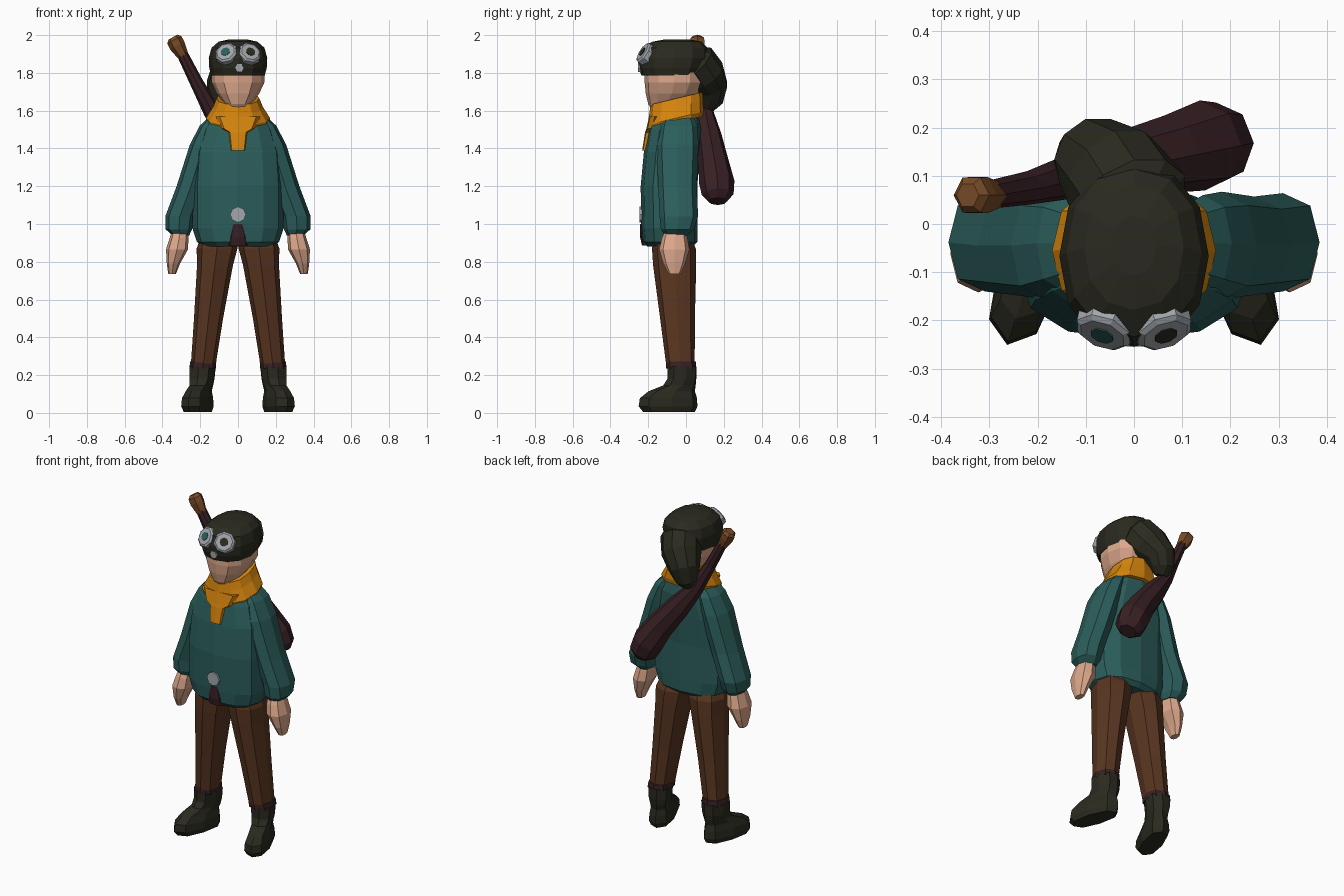
import bpy, bmesh, math
from mathutils import Vector


def mat(name, r, g, b):
    m = bpy.data.materials.new(name)
    m.diffuse_color = (r, g, b, 1)
    return m


TEAL = mat("teal cloth", 0.024, 0.112, 0.105)
ORANGE = mat("orange scarf", 0.66, 0.23, 0.004)
SKIN = mat("skin", 0.72, 0.39, 0.26)
OLIVE = mat("dark olive", 0.023, 0.023, 0.014)
BROWN = mat("brown trousers", 0.1, 0.036, 0.015)
PLUM = mat("dark plum leather", 0.04, 0.0145, 0.018)
GREY = mat("pale grey", 0.36, 0.385, 0.41)
WOOD = mat("wood brown", 0.188, 0.07, 0.02)


def skin_rings(name, rings, material):
    """Join rings of points into a closed flat-shaded mesh."""
    bm = bmesh.new()
    vs = [[bm.verts.new(p) for p in ring] for ring in rings]
    n = len(vs[0])
    for a, b in zip(vs, vs[1:]):
        for i in range(n):
            j = (i + 1) % n
            bm.faces.new((a[i], a[j], b[j], b[i]))
    bm.faces.new(vs[0])
    bm.faces.new(vs[-1])
    bmesh.ops.recalc_face_normals(bm, faces=bm.faces)
    me = bpy.data.meshes.new(name)
    bm.to_mesh(me)
    bm.free()
    me.materials.append(material)
    ob = bpy.data.objects.new(name, me)
    bpy.context.collection.objects.link(ob)
    return ob


def loft(name, sections, material, n=8, side=1, power=0.85, yaw=0, tilt=0):
    """Stack of level ovals: (z, centre x, centre y, radius x, radius y)."""
    rings = []
    for z, cx, cy, rx, ry in sections:
        ring = []
        for i in range(n):
            t = 2 * math.pi * i / n
            c, s = math.cos(t), math.sin(t)
            u = rx * math.copysign(abs(c) ** power, c)
            v = ry * math.copysign(abs(s) ** power, s)
            x = cx + u * math.cos(yaw) - v * math.sin(yaw)
            y = cy + u * math.sin(yaw) + v * math.cos(yaw)
            ring.append((side * x, y, z + tilt * (y - cy)))
        rings.append(ring)
    return skin_rings(name, rings, material)


def tube(name, path, material, n=8):
    """Round sections across a path of (x, y, z, radius)."""
    pts = [Vector(p[:3]) for p in path]
    rings = []
    for k, p in enumerate(pts):
        d = (pts[min(k + 1, len(pts) - 1)] - pts[max(k - 1, 0)]).normalized()
        ref = Vector((0, 1, 0)) if abs(d.y) < 0.8 else Vector((0, 0, 1))
        a = d.cross(ref).normalized()
        b = d.cross(a)
        r = path[k][3]
        ang = [2 * math.pi * i / n for i in range(n)]
        rings.append([p + r * (math.cos(t) * a + math.sin(t) * b) for t in ang])
    return skin_rings(name, rings, material)


# Limbs, built on both sides
for s, tag in ((1, "left"), (-1, "right")):
    loft(tag + "_boot", [
        (0.005, 0.213, -0.09, 0.058, 0.143), (0.035, 0.215, -0.095, 0.068, 0.163),
        (0.078, 0.214, -0.093, 0.065, 0.158), (0.115, 0.208, -0.075, 0.056, 0.128),
        (0.145, 0.194, -0.035, 0.058, 0.09), (0.18, 0.19, -0.022, 0.066, 0.08),
        (0.245, 0.188, -0.022, 0.072, 0.08)],
        OLIVE, side=s, power=0.8, yaw=0.3)
    loft(tag + "_boot_trim", [
        (0.235, 0.187, -0.025, 0.071, 0.08), (0.272, 0.184, -0.027, 0.069, 0.079)],
        PLUM, side=s)
    loft(tag + "_trouser_leg", [
        (0.262, 0.183, -0.03, 0.066, 0.076), (0.5, 0.156, -0.045, 0.077, 0.092),
        (0.78, 0.122, -0.06, 0.095, 0.114), (0.87, 0.111, -0.064, 0.108, 0.116),
        (0.95, 0.1, -0.075, 0.09, 0.09)], BROWN, side=s)
    loft(tag + "_sleeve", [
        (0.94, 0.303, -0.052, 0.045, 0.06), (0.972, 0.313, -0.045, 0.07, 0.088),
        (1.04, 0.309, -0.038, 0.076, 0.102), (1.2, 0.249, -0.045, 0.076, 0.102),
        (1.42, 0.182, -0.045, 0.073, 0.112), (1.52, 0.143, -0.04, 0.06, 0.1),
        (1.57, 0.11, -0.04, 0.04, 0.08)], TEAL, side=s)
    loft(tag + "_hand", [
        (0.735, 0.349, -0.06, 0.02, 0.032), (0.79, 0.342, -0.062, 0.035, 0.058),
        (0.865, 0.323, -0.062, 0.058, 0.08), (0.925, 0.312, -0.06, 0.05, 0.068),
        (0.98, 0.305, -0.055, 0.04, 0.05)], SKIN, side=s)

# Tunic body
loft("tunic", [
    (0.88, 0, -0.085, 0.18, 0.12), (0.905, 0, -0.085, 0.218, 0.145),
    (0.98, 0, -0.088, 0.242, 0.149), (1.2, 0, -0.09, 0.242, 0.15),
    (1.38, 0, -0.075, 0.23, 0.148), (1.5, 0, -0.06, 0.19, 0.14),
    (1.58, 0, -0.055, 0.14, 0.12)], TEAL, n=12, power=0.83)

# Buckle and the flap under it
tube("buckle", [(0, -0.2, 1.05, 0.042), (0, -0.246, 1.05, 0.042)], GREY)
loft("belt_flap", [
    (0.885, 0, -0.2, 0.055, 0.033), (0.93, 0, -0.21, 0.048, 0.033),
    (1.0, 0, -0.213, 0.03, 0.03)], PLUM)

# Scarf collar, lower at the front, and its hanging end
loft("scarf", [
    (1.535, 0, -0.055, 0.165, 0.142), (1.56, 0, -0.055, 0.17, 0.148),
    (1.62, 0, -0.052, 0.132, 0.142), (1.665, 0, -0.05, 0.113, 0.138)],
    ORANGE, n=12, tilt=0.24)
loft("scarf_end", [
    (1.39, 0, -0.208, 0.04, 0.024), (1.485, 0, -0.187, 0.052, 0.03),
    (1.505, 0, -0.18, 0.09, 0.03), (1.57, 0, -0.165, 0.12, 0.03)],
    ORANGE, power=0.6)

# Head
loft("head", [
    (1.59, 0, -0.08, 0.06, 0.09), (1.635, 0, -0.1, 0.07, 0.1),
    (1.69, 0, -0.075, 0.112, 0.138), (1.75, 0, -0.062, 0.14, 0.157),
    (1.85, 0, -0.062, 0.14, 0.157)], SKIN, n=12, power=0.9)

# Cap and the drooping back of the cap
loft("cap", [
    (1.785, 0, -0.075, 0.141, 0.16), (1.825, 0, -0.073, 0.152, 0.178),
    (1.878, 0, -0.066, 0.155, 0.189), (1.933, 0, -0.06, 0.14, 0.174),
    (1.965, 0, -0.048, 0.103, 0.13), (1.978, 0, -0.045, 0.045, 0.062)],
    OLIVE, n=12, power=0.9)
tube("cap_tail", [
    (0.01, 0.0, 1.885, 0.075), (0.0, 0.05, 1.85, 0.117), (-0.037, 0.095, 1.79, 0.116),
    (-0.083, 0.135, 1.72, 0.09), (-0.098, 0.13, 1.655, 0.069), (-0.1, 0.112, 1.612, 0.038)],
    OLIVE, n=10)

# Goggles with a lens centre on each side
for s, tag, colour in ((1, "left", OLIVE), (-1, "right", TEAL)):
    d = Vector((0.3 * s, -0.8, 0.52)).normalized()
    c = Vector((0.066 * s, -0.231, 1.912))
    tube(tag + "_goggle", [(*(c - d * 0.06), 0.068), (*(c - d * 0.008), 0.061),
                           (*c, 0.05)], GREY)
    tube(tag + "_lens", [(*(c - d * 0.002), 0.025), (*(c + d * 0.003), 0.025)], colour)
tube("cap_spot", [(0.008, -0.235, 1.825, 0.024), (0.008, -0.254, 1.825, 0.024)], GREY, n=6)

# Slung case across the back, with a wooden knob at the top
tube("back_case", [
    (-0.305, 0.06, 1.92, 0.029), (-0.22, 0.075, 1.75, 0.035), (-0.14, 0.097, 1.6, 0.046),
    (-0.04, 0.12, 1.47, 0.068), (0.07, 0.145, 1.33, 0.081), (0.142, 0.163, 1.22, 0.094),
    (0.172, 0.168, 1.155, 0.084), (0.187, 0.168, 1.12, 0.05)], PLUM)
tube("case_knob", [
    (-0.29, 0.06, 1.89, 0.03), (-0.322, 0.06, 1.945, 0.043),
    (-0.337, 0.06, 1.975, 0.042), (-0.345, 0.06, 1.989, 0.027)], WOOD, n=6)
